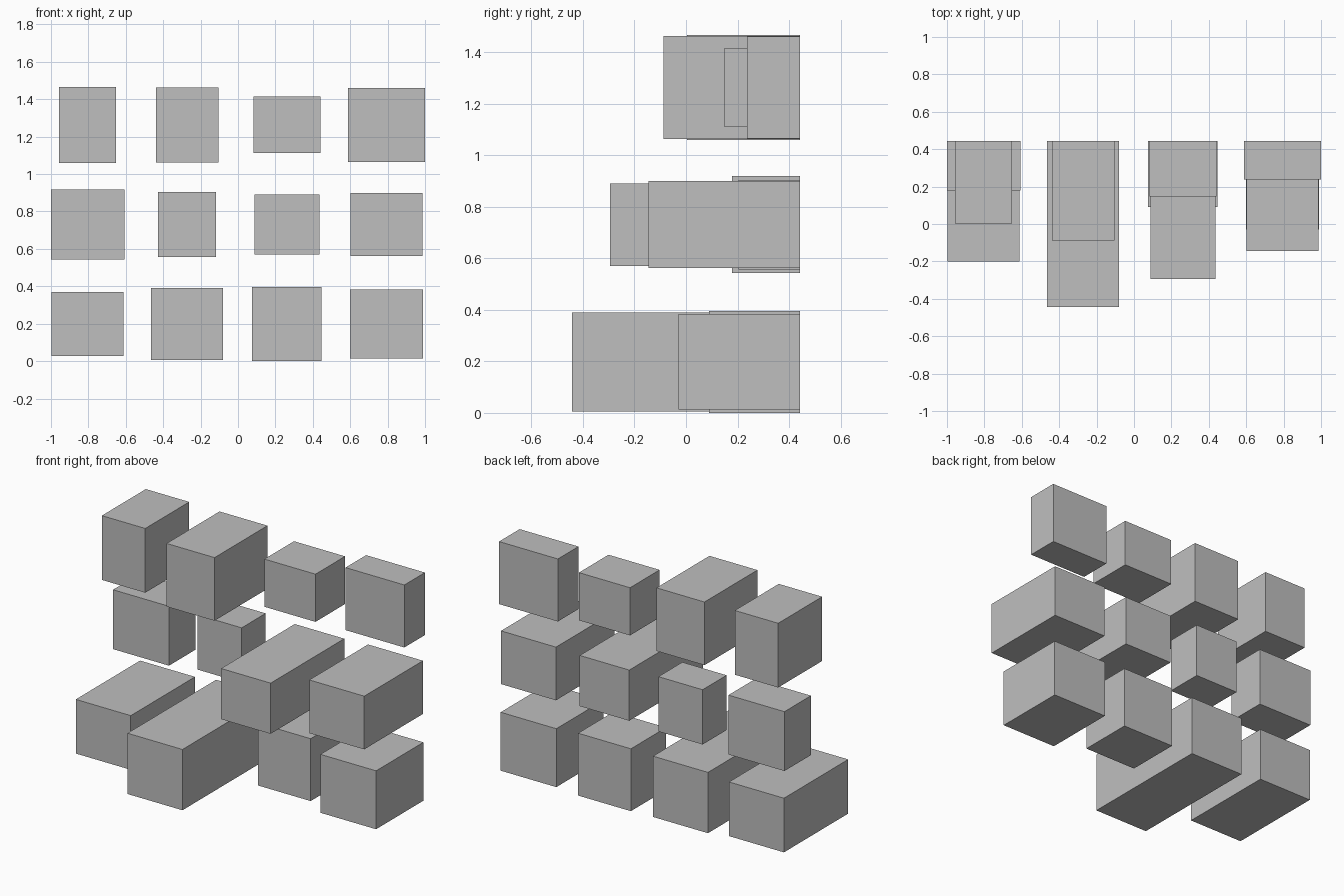
import bpy

cube = bpy.data.objects.get("Cube")
if cube:
    bpy.data.objects.remove(cube, do_unlink=True)

grey = bpy.data.materials.new("plain grey")
grey.use_nodes = True
colour = (0.52, 0.52, 0.52, 1)
grey.diffuse_color = colour
grey.node_tree.nodes["Principled BSDF"].inputs["Base Color"].default_value = colour

# Regular grid of block centres, all blocks flush at the back
BACK = 0.443
PITCH = 0.5325
FIRST_X, FIRST_Z = -0.804, 0.198

# Each block: width, height, front y; columns run from the right side to the left
ROWS = {
    "bottom": [(0.385, 0.343, -0.20), (0.385, 0.385, -0.443),
               (0.370, 0.395, 0.09), (0.39, 0.37, -0.03)],
    "middle": [(0.392, 0.376, 0.178), (0.31, 0.347, 0.203),
               (0.347, 0.321, -0.294), (0.385, 0.337, -0.145)],
    "top": [(0.304, 0.407, 0.003), (0.336, 0.40, -0.087),
            (0.358, 0.302, 0.147), (0.412, 0.396, 0.237)],
}


def block(name, x, z, width, height, front):
    bpy.ops.mesh.primitive_cube_add(size=1, location=(x, (front + BACK) / 2, z))
    ob = bpy.context.object
    ob.name = name
    ob.scale = (width, BACK - front, height)
    bpy.ops.object.transform_apply(location=False, rotation=False, scale=True)
    ob.data.materials.append(grey)


for r, (row, blocks) in enumerate(ROWS.items()):
    for c, size in enumerate(blocks):
        block(f"{row}_block_{c + 1}", FIRST_X + c * PITCH, FIRST_Z + r * PITCH, *size)
